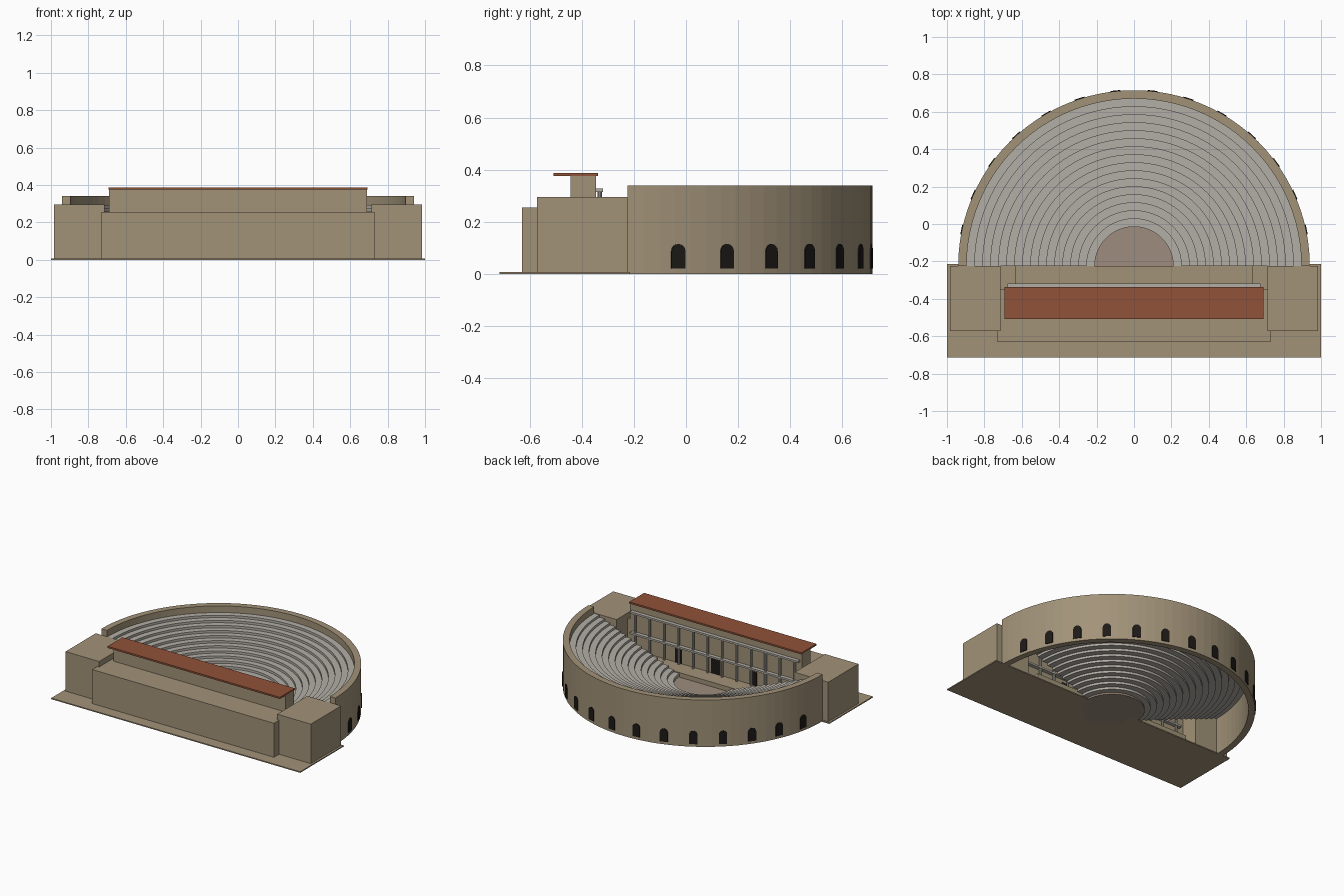
import bpy, bmesh, math
from mathutils import Matrix

if "Cube" in bpy.data.objects:
    bpy.data.objects.remove(bpy.data.objects["Cube"])

CY = -0.225          # centre of the half circle in y
R_OUT, R_IN, R_ORCH = 0.94, 0.895, 0.21
WALL_H, ROWS = 0.34, 16


def material(name, rgb):
    m = bpy.data.materials.new(name)
    m.diffuse_color = (*rgb, 1)
    m.use_nodes = True
    m.node_tree.nodes["Principled BSDF"].inputs["Base Color"].default_value = m.diffuse_color
    return m


STONE = material("tan_stone", (0.36, 0.29, 0.19))
SEAT = material("pale_stone", (0.45, 0.42, 0.38))
ROOF = material("roof_tile", (0.28, 0.085, 0.04))
FLOOR = material("floor_stone", (0.34, 0.265, 0.205))
DARK = material("dark_opening", (0.012, 0.01, 0.008))


def finish(name, bm, mat):
    bmesh.ops.recalc_face_normals(bm, faces=bm.faces)
    me = bpy.data.meshes.new(name)
    bm.to_mesh(me)
    bm.free()
    me.materials.append(mat)
    ob = bpy.data.objects.new(name, me)
    bpy.context.collection.objects.link(ob)
    return ob


def box(name, x0, x1, y0, y1, z0, z1, mat):
    bm = bmesh.new()
    bmesh.ops.create_cube(bm, size=1)
    for v in bm.verts:
        v.co.x = x0 + (v.co.x + 0.5) * (x1 - x0)
        v.co.y = y0 + (v.co.y + 0.5) * (y1 - y0)
        v.co.z = z0 + (v.co.z + 0.5) * (z1 - z0)
    return finish(name, bm, mat)


def half_ring(name, r0, r1, z0, z1, seg, mat):
    """Closed rectangular section swept through 180 degrees."""
    bm = bmesh.new()
    loops = []
    for i in range(seg + 1):
        a = math.pi * i / seg
        loops.append([bm.verts.new((r * math.cos(a), CY + r * math.sin(a), z))
                      for r, z in ((r0, z0), (r1, z0), (r1, z1), (r0, z1))])
    for p, q in zip(loops, loops[1:]):
        for k in range(4):
            bm.faces.new((p[k], p[(k + 1) % 4], q[(k + 1) % 4], q[k]))
    bm.faces.new(loops[0])
    bm.faces.new(loops[-1])
    return finish(name, bm, mat)


def cylinder(name, x, y, z0, z1, r, seg, mat):
    bm = bmesh.new()
    bmesh.ops.create_cone(bm, cap_ends=True, segments=seg, radius1=r, radius2=r,
                          depth=z1 - z0,
                          matrix=Matrix.Translation((x, y, (z0 + z1) / 2)))
    return finish(name, bm, mat)


def arch(name, angle, w, z0, z1, mat):
    """Round-headed panel standing slightly proud of the outer wall."""
    bm = bmesh.new()
    h = w / 2
    pts = [(-h, z0), (h, z0)]
    pts += [(h * math.cos(math.pi * k / 8), z1 - h + h * math.sin(math.pi * k / 8))
            for k in range(9)]
    front = bm.faces.new([bm.verts.new((R_OUT + 0.004, s, z)) for s, z in pts])
    ext = bmesh.ops.extrude_face_region(bm, geom=[front])
    for v in ext["geom"]:
        if isinstance(v, bmesh.types.BMVert):
            v.co.x -= 0.03
    bmesh.ops.transform(bm, verts=bm.verts, matrix=Matrix.Translation((0, CY, 0))
                        @ Matrix.Rotation(angle, 4, 'Z'))
    return finish(name, bm, mat)


# Ground slab and orchestra floor
box("base_slab", -1, 1, -0.715, -0.215, 0, 0.008, STONE)
cylinder("orchestra_floor", 0, CY, 0, 0.012, R_ORCH + 0.005, 48, FLOOR)

# Stepped seating
step = (R_IN - R_ORCH) / ROWS
rise = 0.27 / ROWS
for i in range(ROWS):
    r, top = R_ORCH + i * step, 0.022 + (i + 1) * rise
    half_ring(f"seat_row_{i + 1}", r, r + step, max(0, top - rise * 1.4), top, 48, SEAT)

# Outer wall with arched openings
half_ring("outer_wall", R_IN, R_OUT, 0, WALL_H, 48, STONE)
for i in range(1, 15):
    arch(f"arch_{i}", math.radians(12 * i), 0.055, 0.02, 0.115, DARK)

# Stage building
box("stage_floor", -0.635, 0.635, -0.35, CY, 0.008, 0.045, STONE)
box("scene_wall", -0.69, 0.69, -0.443, -0.345, 0.008, 0.375, STONE)
box("scene_wall_base", -0.73, 0.73, -0.443, -0.35, 0.008, 0.255, STONE)
box("rear_hall", -0.73, 0.73, -0.63, -0.44, 0.008, 0.255, STONE)
box("roof", -0.692, 0.692, -0.508, -0.337, 0.375, 0.387, ROOF)
for side, x0, x1 in (("left", -0.985, -0.715), ("right", 0.715, 0.985)):
    box(f"{side}_tower", x0, x1, -0.572, CY, 0.008, 0.295, STONE)

# Two tiers of columns with entablatures
for tier, z0, z1 in (("lower", 0.045, 0.165), ("upper", 0.18, 0.315)):
    box(f"{tier}_entablature", -0.675, 0.675, -0.346, -0.318, z1, z1 + 0.013, SEAT)
    for i in range(12):
        cylinder(f"{tier}_column_{i + 1}", -0.64 + i * 1.28 / 11, -0.331,
                 z0, z1, 0.009, 10, SEAT)

# Stage doors
for name, x, w, h in (("left", -0.3, 0.055, 0.1), ("centre", 0, 0.075, 0.115),
                      ("right", 0.3, 0.055, 0.1)):
    box(f"{name}_door", x - w / 2, x + w / 2, -0.35, -0.342, 0.045, 0.045 + h, DARK)
